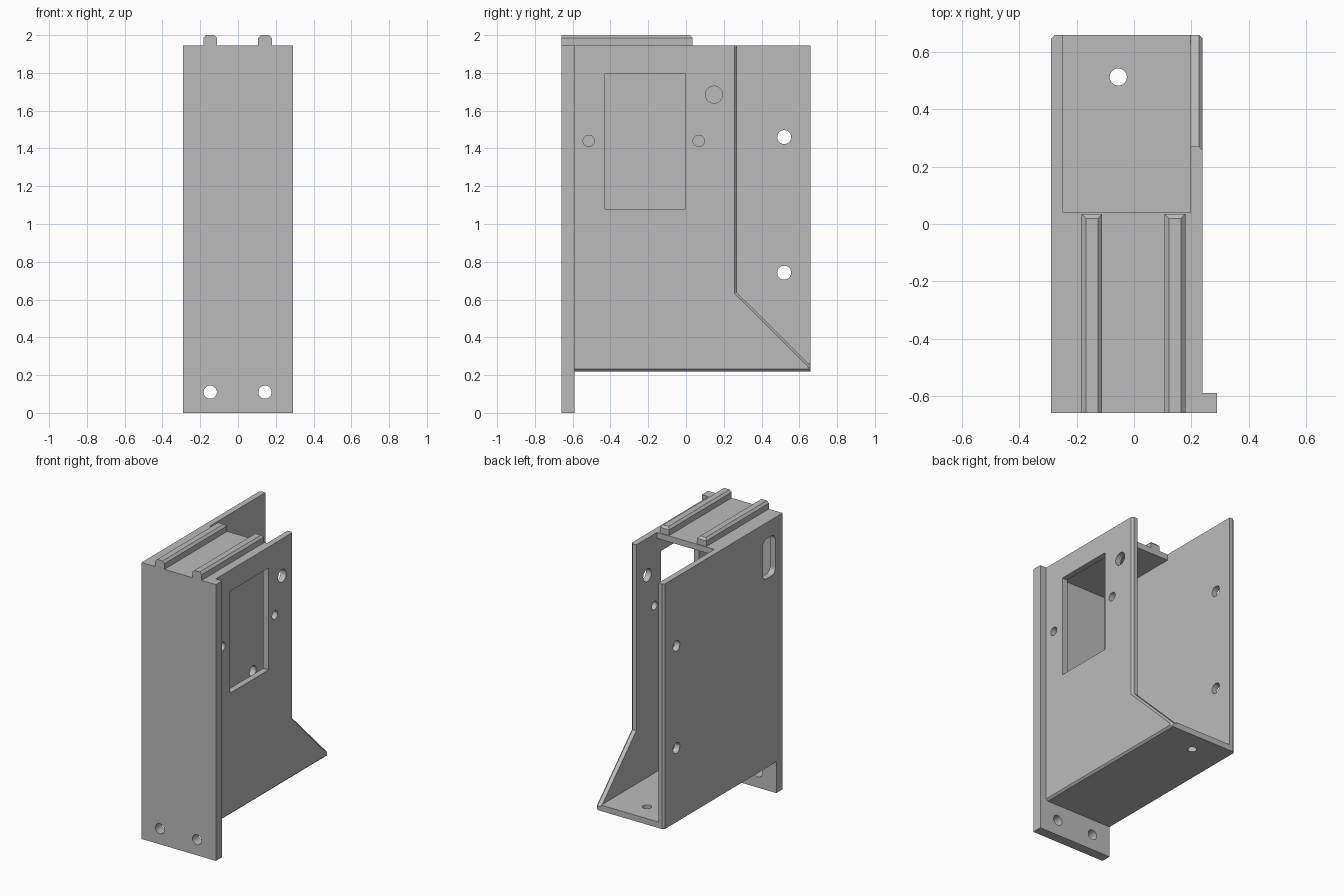
import bpy, bmesh, math
from mathutils import Vector, Matrix

cube = bpy.data.objects.get("Cube")
if cube:
    bpy.data.objects.remove(cube, do_unlink=True)

GREY = (0.5, 0.5, 0.5, 1)
mat = bpy.data.materials.new("plain grey")
mat.use_nodes = True
mat.diffuse_color = GREY
mat.node_tree.nodes["Principled BSDF"].inputs["Base Color"].default_value = GREY

TOP, BASE, FRONT, INNER, BACK = 1.945, 0.22, -0.66, -0.59, 0.66
LEFT, RIGHT, WALL = -0.29, 0.24, 0.042


def make(name, bm):
    bmesh.ops.recalc_face_normals(bm, faces=bm.faces)
    mesh = bpy.data.meshes.new(name)
    bm.to_mesh(mesh)
    bm.free()
    ob = bpy.data.objects.new(name, mesh)
    bpy.context.collection.objects.link(ob)
    mesh.materials.append(mat)
    return ob


def box(name, lo, hi, chamfer=0, rule=None, segments=1):
    """Box between two corners; edges whose end points pass the rule are bevelled."""
    bm = bmesh.new()
    lo, hi = Vector(lo), Vector(hi)
    size = Matrix.Diagonal((*(hi - lo), 1))
    bmesh.ops.create_cube(bm, size=1, matrix=Matrix.Translation((lo + hi) / 2) @ size)
    if rule:
        bevel(bm, chamfer, rule, segments)
    return make(name, bm)


def bevel(bm, width, rule, segments=1):
    edges = [e for e in bm.edges if rule(e.verts[0].co, e.verts[1].co)]
    bmesh.ops.bevel(bm, geom=edges, offset=width, segments=segments,
                    profile=0.5, affect='EDGES')


def drill(centre, radius, axis):
    bm = bmesh.new()
    turn = {'X': Matrix.Rotation(math.pi / 2, 4, 'Y'),
            'Y': Matrix.Rotation(math.pi / 2, 4, 'X'), 'Z': Matrix()}[axis]
    bmesh.ops.create_cone(bm, cap_ends=True, segments=32, radius1=radius, radius2=radius,
                          depth=0.16, matrix=Matrix.Translation(centre) @ turn)
    return make("drill", bm)


def cut(ob, cutters):
    for c in cutters:
        c.hide_render = True
        mod = ob.modifiers.new("cut", 'BOOLEAN')
        mod.operation, mod.solver, mod.object = 'DIFFERENCE', 'EXACT', c
    bpy.context.view_layer.update()
    graph = bpy.context.evaluated_depsgraph_get()
    mesh = bpy.data.meshes.new_from_object(ob.evaluated_get(graph))
    ob.modifiers.clear()
    ob.data = mesh
    for c in cutters:
        bpy.data.objects.remove(c, do_unlink=True)


# Front plate with two mounting holes in the lower tab
front = box("front_plate", (LEFT, FRONT, 0), (0.29, INNER, TOP))
cut(front, [drill((x, -0.625, 0.11), 0.035, 'Y') for x in (-0.147, 0.143)])

# Full-depth side wall with a rounded slot and two holes
tall = box("full_side_wall", (LEFT, INNER, BASE), (LEFT + WALL, BACK, TOP), 0.014,
           lambda a, b: max(a.x, b.x) < LEFT + 0.01 and min(a.y, b.y) > 0.6)
slot = box("slot", (-0.35, -0.58, 1.55), (-0.2, -0.44, 1.83), 0.04,
           lambda a, b: abs(a.x - b.x) > 0.1, 5)
cut(tall, [slot] + [drill((-0.27, 0.52, z), 0.037, 'X') for z in (1.46, 0.742)])

# Cut-away side wall, extruded from its outline
bm = bmesh.new()
outline = [(INNER, BASE), (BACK, BASE), (BACK, 0.25), (0.27, 0.637), (0.27, TOP), (INNER, TOP)]
face = bm.faces.new([bm.verts.new((RIGHT - WALL, y, z)) for y, z in outline])
ext = bmesh.ops.extrude_face_region(bm, geom=[face])["geom"]
bmesh.ops.translate(bm, vec=(WALL, 0, 0), verts=[v for v in ext if isinstance(v, bmesh.types.BMVert)])
bevel(bm, 0.013, lambda a, b: min(a.x, b.x) > RIGHT - 0.01
      and min(a.z, b.z) < TOP - 0.01 and max(a.y, b.y) > INNER + 0.01)
short = make("cutaway_side_wall", bm)
window = box("window", (0.1, -0.43, 1.08), (0.3, -0.003, 1.797))
cut(short, [window, drill((0.22, 0.148, 1.685), 0.045, 'X')]
    + [drill((0.22, y, 1.44), 0.03, 'X') for y in (-0.515, 0.067)])

# Floor with one hole
floor = box("floor", (LEFT + WALL, INNER, BASE), (RIGHT - WALL, BACK, BASE + WALL))
cut(floor, [drill((-0.055, 0.513, 0.24), 0.03, 'Z')])

# Top plate and its two chamfered rails
box("top_plate", (LEFT + WALL, INNER, TOP - WALL), (RIGHT - WALL, 0.04, TOP))
for side, x in (("left", 0.143), ("right", -0.147)):
    box(side + "_rail", (x - 0.036, FRONT, TOP), (x + 0.036, 0.035, 2.0), 0.015,
        lambda a, b: min(a.z, b.z) > 1.99 and max(a.y, b.y) > FRONT + 0.01)
